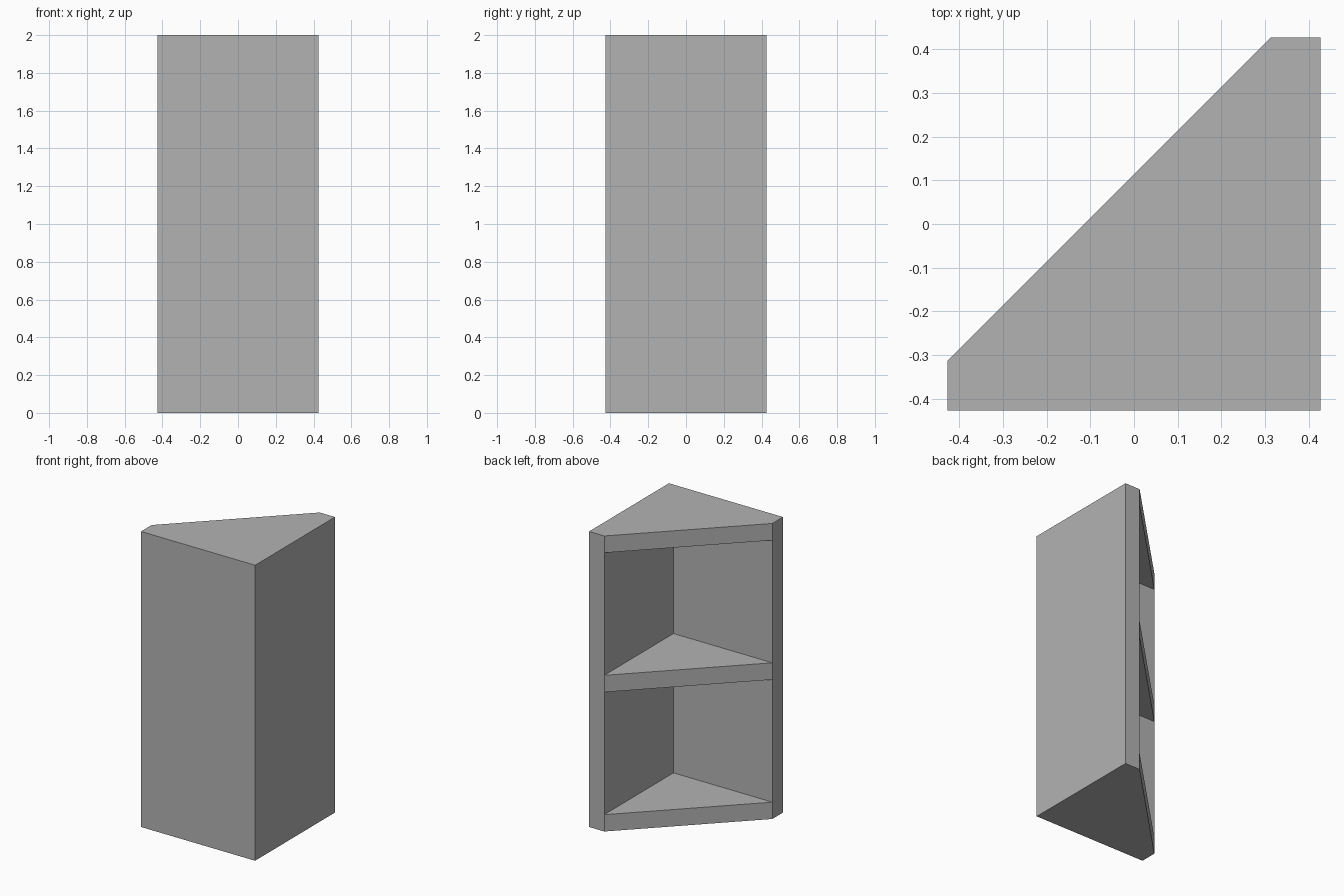
import bpy
import bmesh

cube = bpy.data.objects.get("Cube")
if cube:
    bpy.data.objects.remove(cube, do_unlink=True)

HALF = 0.427             # half the footprint
BOARD = 0.114            # board thickness
HEIGHT = 2.0
INNER = HALF - BOARD     # inner face of the walls

grey = bpy.data.materials.new("plain grey")
grey.use_nodes = True
colour = (0.45, 0.45, 0.45, 1)
grey.diffuse_color = colour
grey.node_tree.nodes["Principled BSDF"].inputs["Base Color"].default_value = colour


def prism(name, outline, bottom, top):
    """Extrude a flat outline from bottom to top."""
    bm = bmesh.new()
    face = bm.faces.new([bm.verts.new((x, y, bottom)) for x, y in outline])
    extruded = bmesh.ops.extrude_face_region(bm, geom=[face], use_keep_orig=True)
    verts = [v for v in extruded["geom"] if isinstance(v, bmesh.types.BMVert)]
    bmesh.ops.translate(bm, verts=verts, vec=(0, 0, top - bottom))
    bmesh.ops.recalc_face_normals(bm, faces=bm.faces)
    mesh = bpy.data.meshes.new(name)
    bm.to_mesh(mesh)
    bm.free()
    mesh.materials.append(grey)
    obj = bpy.data.objects.new(name, mesh)
    bpy.context.collection.objects.link(obj)
    return obj


# Solid corner block with a diagonal opening
unit = prism("corner_shelf_unit", [
    (-HALF, -HALF), (HALF, -HALF), (HALF, HALF), (INNER, HALF), (-HALF, -INNER),
], 0, HEIGHT)

# Two open compartments, leaving bottom, middle and top shelves
middle = HEIGHT / 2
compartments = {
    "lower": (BOARD, middle - BOARD / 2),
    "upper": (middle + BOARD / 2, HEIGHT - BOARD),
}
for name, (bottom, top) in compartments.items():
    cutter = prism(name + "_compartment_cutter", [
        (-1, -INNER), (INNER, -INNER), (INNER, 1), (-1, 1),
    ], bottom, top)
    cutter.hide_render = True
    cutter.hide_set(True)
    cut = unit.modifiers.new(name + "_compartment", 'BOOLEAN')
    cut.operation = 'DIFFERENCE'
    cut.solver = 'EXACT'
    cut.object = cutter

# Bake the cuts and drop the cutters
graph = bpy.context.evaluated_depsgraph_get()
finished = bpy.data.meshes.new_from_object(unit.evaluated_get(graph))
cutters = [m.object for m in unit.modifiers]
unit.modifiers.clear()
unit.data = finished
for cutter in cutters:
    bpy.data.objects.remove(cutter, do_unlink=True)
